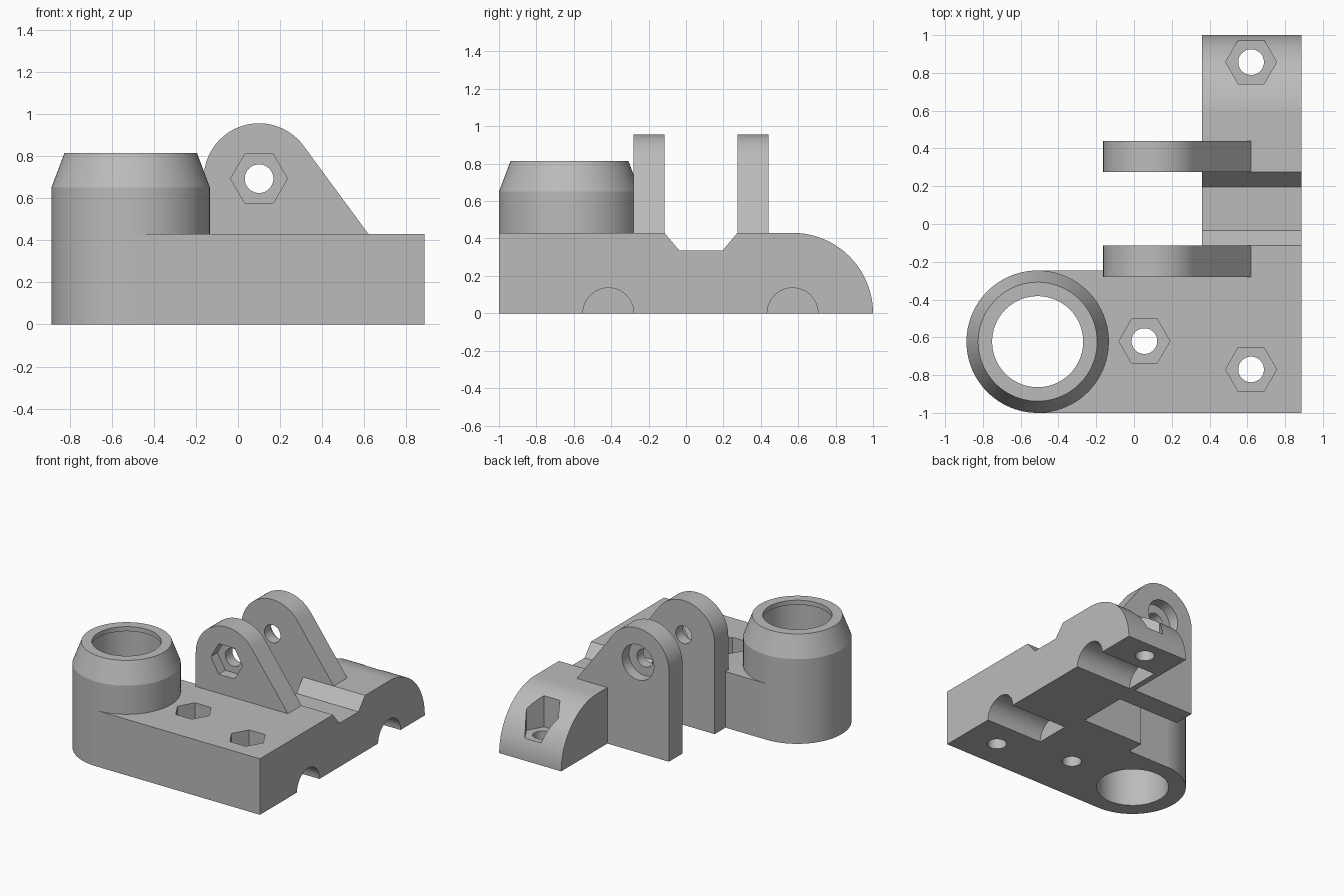
import bpy, bmesh
from math import sin, cos, pi, atan2, acos, hypot
from mathutils import Matrix, Vector

if "Cube" in bpy.data.objects:
    bpy.data.objects.remove(bpy.data.objects["Cube"])

grey = bpy.data.materials.new("plain_grey")
grey.use_nodes = True
COLOUR = (0.5, 0.5, 0.5, 1)
grey.diffuse_color = COLOUR
grey.node_tree.nodes["Principled BSDF"].inputs["Base Color"].default_value = COLOUR

# Maps (u, v, depth) onto the world for each extrusion axis
AXES = {
    "x": lambda u, v, d: (d, u, v),
    "y": lambda u, v, d: (u, d, v),
    "z": lambda u, v, d: (u, v, d),
}


def make(name, bm):
    bmesh.ops.recalc_face_normals(bm, faces=bm.faces)
    mesh = bpy.data.meshes.new(name)
    bm.to_mesh(mesh)
    bm.free()
    mesh.materials.append(grey)
    ob = bpy.data.objects.new(name, mesh)
    bpy.context.collection.objects.link(ob)
    return ob


def prism(name, outline, axis, start, end):
    """Extrude a 2D outline along an axis."""
    bm = bmesh.new()
    place = AXES[axis]
    face = bm.faces.new([bm.verts.new(place(u, v, start)) for u, v in outline])
    result = bmesh.ops.extrude_face_region(bm, geom=[face])
    verts = [g for g in result["geom"] if isinstance(g, bmesh.types.BMVert)]
    bmesh.ops.translate(bm, verts=verts, vec=place(0, 0, end - start))
    return make(name, bm)


def arc(centre, r, a0, a1, n):
    return [(centre[0] + r * cos(a0 + (a1 - a0) * i / n),
             centre[1] + r * sin(a0 + (a1 - a0) * i / n)) for i in range(n + 1)]


def ring(centre, r, sides=48):
    return arc(centre, r, 0, 2 * pi, sides)[:-1]


def lathe(name, profile, centre, steps=96):
    bm = bmesh.new()
    verts = [bm.verts.new((centre[0] + r, centre[1], z)) for r, z in profile]
    edges = [bm.edges.new((verts[i - 1], verts[i])) for i in range(len(verts))]
    bmesh.ops.spin(bm, geom=verts + edges, cent=(*centre, 0), axis=(0, 0, 1),
                   angle=2 * pi, steps=steps, use_merge=True)
    bmesh.ops.remove_doubles(bm, verts=bm.verts, dist=1e-5)
    return make(name, bm)


def combine(target, tool, operation):
    """Apply a boolean and discard the tool."""
    mod = target.modifiers.new("cut", "BOOLEAN")
    mod.operation, mod.object, mod.solver = operation, tool, "EXACT"
    bpy.context.view_layer.objects.active = target
    bpy.ops.object.modifier_apply(modifier=mod.name)
    bpy.data.objects.remove(tool)


def cut(target, outline, axis, start, end):
    combine(target, prism("cutter", outline, axis, start, end), "DIFFERENCE")


TOP, RIGHT, SPINE = 0.43, 0.887, 0.36
TUBE = (-0.51, -0.623)
TUBE_R, BORE_R, NUT_R, HOLE_R = 0.377, 0.255, 0.135, 0.068

# Base: spine with rounded back end and a notch, fused with the front plate
profile = [(-1, 0), (-1, TOP), (-0.115, TOP), (-0.035, 0.335), (0.195, 0.335), (0.275, TOP)]
profile += arc((0.57, 0), TOP, pi / 2, 0, 32)
base = prism("base", profile, "x", SPINE, RIGHT)
back = TUBE[1] + TUBE_R
plate = [(TUBE[0], -1), (0.6, -1), (0.6, back), (TUBE[0], back)]
combine(base, prism("plate", plate, "z", 0, TOP), "UNION")
cut(base, ring(TUBE, BORE_R + 0.03, 96), "z", -0.1, 1)

# Nut pockets with screw holes
for spot in [(0.055, -0.62), (0.62, -0.77), (0.62, 0.857)]:
    cut(base, ring(spot, NUT_R, 6), "z", 0.155, 1)
    cut(base, ring(spot, HOLE_R), "z", -0.1, 0.3)

# Blind half-round grooves under the base
for y in (-0.415, 0.57):
    cut(base, ring((y, 0), 0.136), "x", 0.405, 1)

# Tube socket with tapered top and a small inner lip
tube = lathe("tube_socket", [
    (BORE_R, 0), (TUBE_R, 0), (TUBE_R, 0.65), (0.315, 0.815),
    (0.241, 0.815), (0.241, 0.78), (BORE_R, 0.78)], TUBE)

# Pivot lugs: round head, straight left side, sloping right side
PIVOT, HEAD_R, TOE = (0.1, 0.693), 0.263, (0.62, TOP)
dx, dz = TOE[0] - PIVOT[0], TOE[1] - PIVOT[1]
tangent = atan2(dz, dx) + acos(HEAD_R / hypot(dx, dz))
lug = [(PIVOT[0] - HEAD_R, 0), (SPINE, 0), (SPINE, 0.4), (TOE[0], 0.4), TOE]
lug += arc(PIVOT, HEAD_R, tangent, pi, 40)

front_lug = prism("front_lug", lug, "y", -0.28, -0.115)
cut(front_lug, ring(PIVOT, HOLE_R), "y", -0.4, 0)
cut(front_lug, ring(PIVOT, NUT_R, 6), "y", -0.4, -0.2)

back_lug = prism("back_lug", lug, "y", 0.275, 0.44)
cut(back_lug, ring(PIVOT, HOLE_R), "y", 0.2, 0.5)
cut(back_lug, ring(PIVOT, NUT_R), "y", 0.355, 0.5)

# Smooth the curved walls, keep edges sharp
for ob in (base, tube, front_lug, back_lug):
    bpy.ops.object.select_all(action="DESELECT")
    ob.select_set(True)
    bpy.context.view_layer.objects.active = ob
    bpy.ops.object.shade_smooth_by_angle(angle=0.35)
